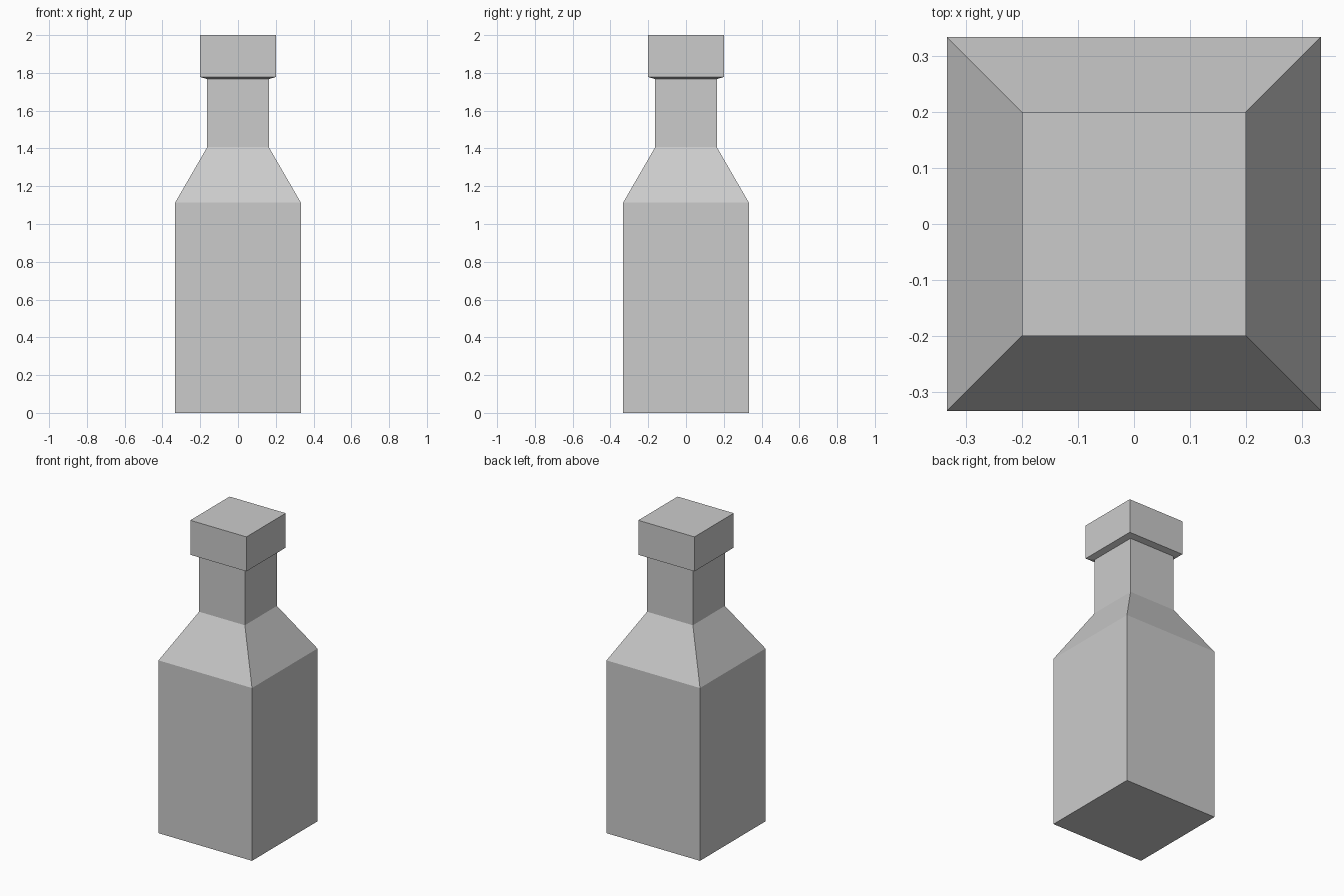
import bpy
import bmesh

if "Cube" in bpy.data.objects:
    bpy.data.objects.remove(bpy.data.objects["Cube"])

# Square bottle profile: (half width, height) from base to stopper top
PROFILE = [
    (0.333, 0.0),    # base
    (0.333, 1.113),  # top of body
    (0.163, 1.407),  # shoulder meets neck
    (0.163, 1.767),  # top of neck
    (0.200, 1.778),  # flared underside of cap
    (0.200, 2.0),    # top of cap
]
CORNERS = [(-1, -1), (1, -1), (1, 1), (-1, 1)]

bm = bmesh.new()
rings = [[bm.verts.new((sx * r, sy * r, z)) for sx, sy in CORNERS] for r, z in PROFILE]

# Side walls between neighbouring rings
for lower, upper in zip(rings, rings[1:]):
    for i in range(4):
        j = (i + 1) % 4
        bm.faces.new((lower[i], lower[j], upper[j], upper[i]))

# Closed base and cap top
bm.faces.new(rings[0][::-1])
bm.faces.new(rings[-1])
bmesh.ops.recalc_face_normals(bm, faces=bm.faces)

mesh = bpy.data.meshes.new("bottle")
bm.to_mesh(mesh)
bm.free()
bottle = bpy.data.objects.new("bottle", mesh)
bpy.context.collection.objects.link(bottle)
